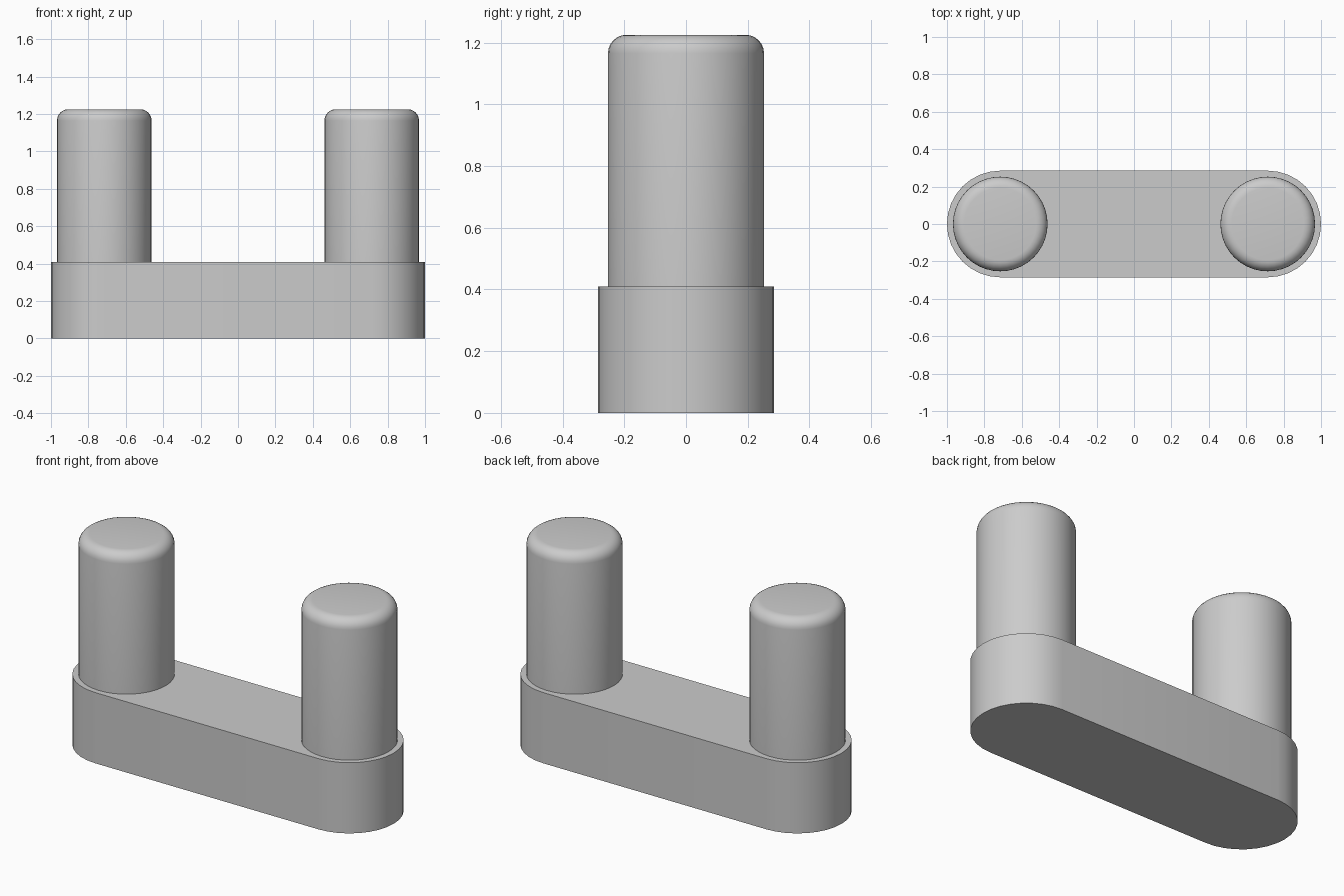
import bpy
import bmesh
from math import cos, sin, pi, radians

HALF_LENGTH = 1.0
END_R = 0.285
BASE_H = 0.41
PIN_R = 0.253
PIN_TOP = 1.225
ROUND = 0.06
PIN_X = HALF_LENGTH - END_R

cube = bpy.data.objects.get("Cube")
if cube:
    bpy.data.objects.remove(cube, do_unlink=True)

grey = bpy.data.materials.new("plain grey")
grey.use_nodes = True
colour = (0.6, 0.6, 0.6, 1)
grey.diffuse_color = colour
grey.node_tree.nodes["Principled BSDF"].inputs["Base Color"].default_value = colour


def finish(name, bm):
    bmesh.ops.recalc_face_normals(bm, faces=bm.faces)
    mesh = bpy.data.meshes.new(name)
    bm.to_mesh(mesh)
    bm.free()
    mesh.materials.append(grey)
    obj = bpy.data.objects.new(name, mesh)
    bpy.context.collection.objects.link(obj)
    bpy.ops.object.select_all(action='DESELECT')
    obj.select_set(True)
    bpy.context.view_layer.objects.active = obj
    bpy.ops.object.shade_smooth_by_angle(angle=radians(30))
    return obj


# Base bar: straight sides with a half-round at each end
bm = bmesh.new()
outline = []
STEPS = 16
for side in (1, -1):
    for i in range(STEPS + 1):
        a = -pi / 2 + pi * i / STEPS
        outline.append(bm.verts.new((side * (PIN_X + END_R * cos(a)), side * END_R * sin(a), 0)))
bottom = bm.faces.new(outline)
top = bmesh.ops.extrude_face_region(bm, geom=[bottom], use_keep_orig=True)
bmesh.ops.translate(bm, vec=(0, 0, BASE_H),
                    verts=[v for v in top["geom"] if isinstance(v, bmesh.types.BMVert)])
finish("base_bar", bm)

# Upright pins with a rounded top rim, standing on the bar
for name, x in (("left_pin", PIN_X), ("right_pin", -PIN_X)):
    bm = bmesh.new()
    bmesh.ops.create_cone(bm, cap_ends=True, segments=40, radius1=PIN_R, radius2=PIN_R,
                          depth=PIN_TOP - BASE_H)
    rim = [e for e in bm.edges if all(v.co.z > 0 for v in e.verts)]
    bmesh.ops.bevel(bm, geom=rim, offset=ROUND, segments=6, profile=0.5, affect='EDGES')
    bmesh.ops.translate(bm, vec=(x, 0, (PIN_TOP + BASE_H) / 2), verts=bm.verts)
    finish(name, bm)
